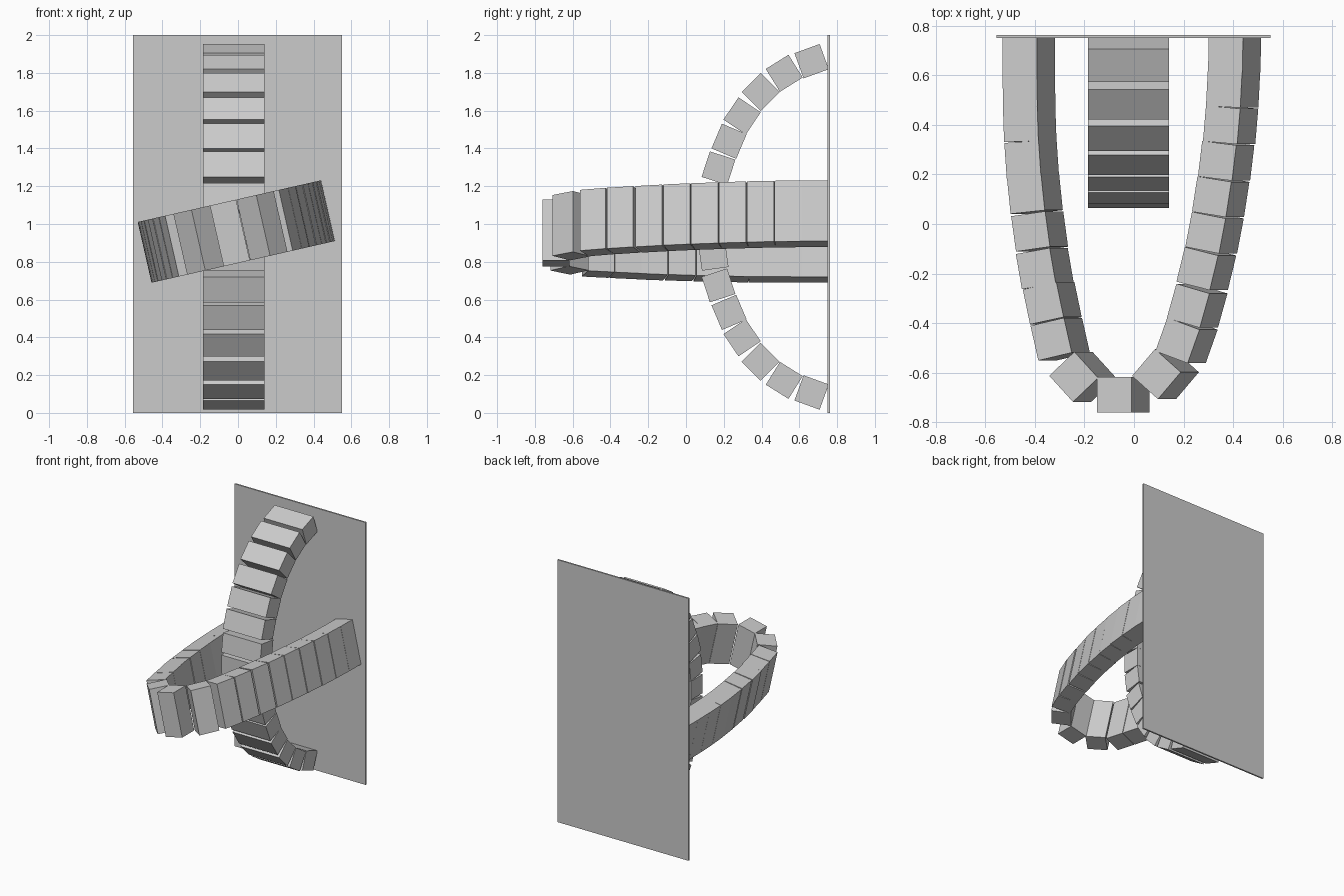
import bpy, bmesh
from math import radians, cos
from mathutils import Matrix, Vector

if "Cube" in bpy.data.objects:
    bpy.data.objects.remove(bpy.data.objects["Cube"])

BLOCK = 0.142   # block length and thickness
WIDTH = 0.33    # band width


def make(name, blocks):
    """One object from a list of (matrix, size) boxes."""
    bm = bmesh.new()
    for mat, size in blocks:
        bmesh.ops.create_cube(bm, size=1, matrix=mat @ Matrix.Diagonal((*size, 1)))
    mesh = bpy.data.meshes.new(name)
    bm.to_mesh(mesh)
    bm.free()
    obj = bpy.data.objects.new(name, mesh)
    bpy.context.collection.objects.link(obj)
    return obj


# back plate
make("back_plate", [(Matrix.Translation((-0.002, 0.756, 1.0)), (1.106, 0.012, 2.0))])

# upright arch: (y, height above middle, tilt), mirrored below the middle
arch = [(0.135, 0, 90), (0.145, 0.152, 82), (0.172, 0.31, 72), (0.228, 0.453, 67),
        (0.297, 0.587, 56), (0.395, 0.714, 45), (0.52, 0.813, 32), (0.665, 0.877, 20)]
blocks = []
for y, h, a in arch:
    for s in ((1, -1) if h else (1,)):
        m = Matrix.Translation((-0.0225, y, 0.985 + s * h)) @ Matrix.Rotation(radians(s * a), 4, 'X')
        blocks.append((m, (0.326, BLOCK, BLOCK)))
make("upright_arch", blocks)

# tilted loop: (x, y, turn) along the left arm, nose and right arm
left = [(-0.425, 0.685, 0), (-0.424, 0.545, 1), (-0.421, 0.405, 2), (-0.413, 0.26, 4),
        (-0.400, 0.12, 6), (-0.381, -0.03, 8), (-0.360, -0.18, 10), (-0.330, -0.32, 12),
        (-0.298, -0.465, 13), (-0.207, -0.617, 43)]
nose = [(-0.043, -0.689, 0)]
right = [(0.127, -0.606, -41), (0.212, -0.47, -20), (0.255, -0.33, -16), (0.292, -0.18, -14),
         (0.325, -0.035, -11), (0.350, 0.11, -9), (0.372, 0.255, -7), (0.390, 0.40, -5),
         (0.400, 0.545, -3), (0.406, 0.685, -1)]
tilt = radians(12.8)
frame = Matrix.Translation((-0.01, 0, 0.96)) @ Matrix.Rotation(-tilt, 4, 'Y')
blocks = []
for x, y, a in left + nose + right:
    m = frame @ Matrix.Translation(((x + 0.01) / cos(tilt), y, 0)) @ Matrix.Rotation(radians(a), 4, 'Z')
    blocks.append((m, (BLOCK, BLOCK + 0.002, WIDTH)))
make("tilted_loop", blocks)
